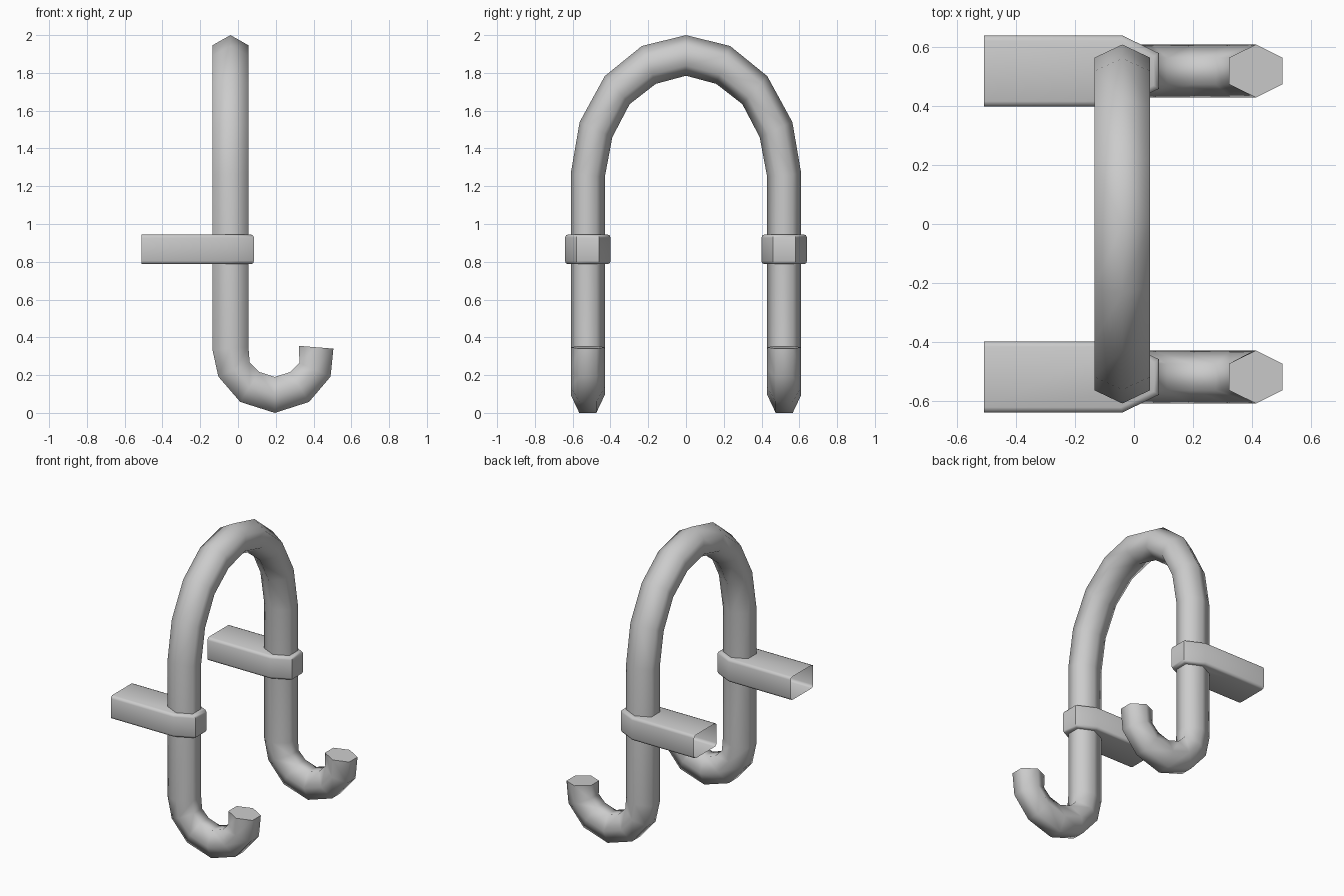
import bpy, bmesh
from mathutils import Vector

if "Cube" in bpy.data.objects:
    bpy.data.objects.remove(bpy.data.objects["Cube"])

XC, YC = -0.04, 0.52      # leg centre
HX, HY = 0.095, 0.09      # half sizes of the six-sided tube


def finish(name, bm, angle):
    bmesh.ops.recalc_face_normals(bm, faces=bm.faces)
    me = bpy.data.meshes.new(name)
    bm.to_mesh(me)
    bm.free()
    ob = bpy.data.objects.new(name, me)
    bpy.context.collection.objects.link(ob)
    bpy.ops.object.select_all(action='DESELECT')
    ob.select_set(True)
    bpy.context.view_layer.objects.active = ob
    bpy.ops.object.shade_smooth_by_angle(angle=angle)
    mod = ob.modifiers.new("mirror", 'MIRROR')
    mod.use_axis = (False, True, False)
    mod.merge_threshold = 0.001
    return ob


def hook_ring(o, i):
    # o, i: outer and inner (x, z) points of the bend
    o, i = Vector((o[0], YC, o[1])), Vector((i[0], YC, i[1]))
    m = (o + i) / 2
    a, b = Vector((0, HY, 0)), Vector((0, HY / 2, 0))
    return [m + a, i + b, i - b, m - a, o - b, o + b]


def arch_ring(o, i):
    # o, i: outer and inner (y, z) points of the bend
    o, i = Vector((XC, o[0], o[1])), Vector((XC, i[0], i[1]))
    h = Vector((HX, 0, 0))
    p, q = o.lerp(i, 0.25), o.lerp(i, 0.75)
    return [o, p + h, q + h, i, q - h, p - h]


# Bent tube: hook tip, hook, leg, half of the arch
hook = [((0.505, 0.34), (0.323, 0.355)), ((0.49, 0.192), (0.325, 0.265)),
        ((0.376, 0.058), (0.278, 0.217)), ((0.195, 0.0), (0.195, 0.19)),
        ((0.012, 0.058), (0.112, 0.217)), ((-0.104, 0.192), (0.062, 0.268)),
        ((-0.135, 0.333), (0.055, 0.35))]
arch = [((0.61, 1.268), (0.43, 1.248)), ((0.563, 1.54), (0.39, 1.46)),
        ((0.43, 1.783), (0.298, 1.635)), ((0.234, 1.942), (0.16, 1.742)),
        ((0, 2.0), (0, 1.785))]
bm = bmesh.new()
rings = [[bm.verts.new(p) for p in hook_ring(*r)] for r in hook]
rings += [[bm.verts.new(p) for p in arch_ring(*r)] for r in arch]
for a, b in zip(rings, rings[1:]):
    for k in range(6):
        n = (k + 1) % 6
        bm.faces.new((a[k], a[n], b[n], b[k]))
bm.faces.new(rings[0])
finish("double_hook_tube", bm, 1.3)

# Bracket sleeve around the leg, open at the back end
outline = [(-0.51, -0.121), (-0.04, -0.121), (0.085, -0.06),
           (0.085, 0.06), (-0.04, 0.121), (-0.51, 0.121)]
Z0, Z1 = 0.787, 0.945
bm = bmesh.new()
base = bm.faces.new([bm.verts.new((x, YC + y, Z0)) for x, y in outline])
ext = bmesh.ops.extrude_face_region(bm, geom=[base], use_keep_orig=True)
top = [g for g in ext["geom"] if isinstance(g, bmesh.types.BMVert)]
bmesh.ops.translate(bm, verts=top, vec=(0, 0, Z1 - Z0))
ends = [f for f in bm.faces if all(v.co.x < -0.5 for v in f.verts)]
bmesh.ops.delete(bm, geom=ends, context='FACES')
rims = [e for e in bm.edges
        if len(e.link_faces) == 2 and abs(e.verts[0].co.z - e.verts[1].co.z) < 1e-4]
bmesh.ops.bevel(bm, geom=rims, offset=0.018, segments=2, profile=0.5, affect='EDGES')
finish("bracket_sleeve", bm, 1.0)
